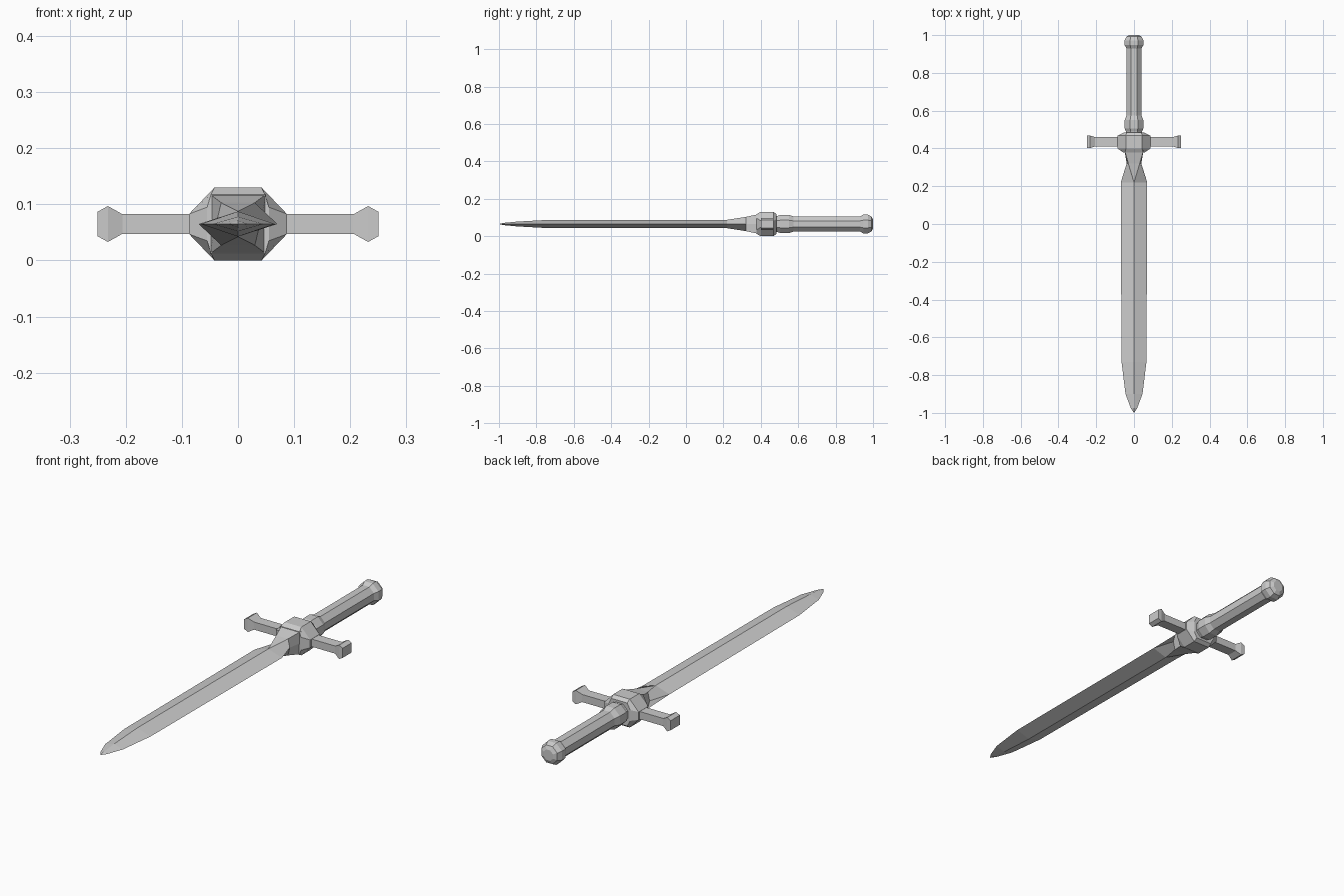
import bpy, bmesh, math
from mathutils import Vector

if "Cube" in bpy.data.objects:
    bpy.data.objects.remove(bpy.data.objects["Cube"])

Z = 0.065  # height of the sword's centre line


def loft(name, rings):
    """Skin a series of equal-length rings of (x, y, z) points, z relative to centre line."""
    bm = bmesh.new()
    rows = [[bm.verts.new((x, y, z + Z)) for x, y, z in ring] for ring in rings]
    n = len(rows[0])
    for a, b in zip(rows, rows[1:]):
        for i in range(n):
            j = (i + 1) % n
            bm.faces.new((a[i], a[j], b[j], b[i]))
    bm.faces.new(rows[0][::-1])
    bm.faces.new(rows[-1])
    bmesh.ops.remove_doubles(bm, verts=bm.verts, dist=0.0004)
    bmesh.ops.recalc_face_normals(bm, faces=bm.faces)
    me = bpy.data.meshes.new(name)
    bm.to_mesh(me)
    bm.free()
    ob = bpy.data.objects.new(name, me)
    bpy.context.collection.objects.link(ob)
    return ob


def diamond(y, w, h):
    return [(w, y, 0), (0, y, h), (-w, y, 0), (0, y, -h)]


def hexagon(y, w, a, h):
    return [(w, y, 0), (a, y, h), (-a, y, h), (-w, y, 0), (-a, y, -h), (a, y, -h)]


def octagon(y, r):
    k = r / math.cos(math.pi / 8)
    return [(k * math.cos((i + .5) * math.pi / 4), y, k * math.sin((i + .5) * math.pi / 4))
            for i in range(8)]


def block(y, w, a, h, b):
    return [(w, y, b), (a, y, h), (-a, y, h), (-w, y, b),
            (-w, y, -b), (-a, y, -h), (a, y, -h), (w, y, -b)]


def bar(x, y0, y1, h):
    return [(x, y0, -h), (x, y1, -h), (x, y1, h), (x, y0, h)]


# Blade with a central ridge, tapering to the tip
loft("blade", [diamond(y, w, h) for y, w, h in [
    (-1.0, 0.0, 0.0), (-0.975, 0.017, 0.006), (-0.9, 0.045, 0.013),
    (-0.73, 0.066, 0.0225), (0.22, 0.07, 0.0225)]])

# Blade root flaring from the blade into the guard
loft("blade_root", [hexagon(*r) for r in [
    (0.22, 0.07, 0.0, 0.0225), (0.32, 0.039, 0.03, 0.038), (0.39, 0.05, 0.05, 0.053)]])

# Guard block with chamfered ends
loft("guard_block", [block(*r) for r in [
    (0.378, 0.055, 0.048, 0.053, 0.03), (0.4, 0.087, 0.042, 0.065, 0.018),
    (0.468, 0.087, 0.042, 0.065, 0.018), (0.484, 0.055, 0.04, 0.053, 0.025)]])

# Cross guard arms with flared ends
for side, s in (("right", 1), ("left", -1)):
    loft("guard_arm_" + side, [bar(s * x, y0, y1, h) for x, y0, y1, h in [
        (0.06, 0.411, 0.46, 0.0175), (0.206, 0.411, 0.46, 0.0175),
        (0.232, 0.402, 0.468, 0.032), (0.25, 0.402, 0.468, 0.022)]])

# Octagonal grip with collar and pommel
loft("grip", [octagon(y, r) for y, r in [
    (0.47, 0.043), (0.49, 0.043), (0.505, 0.049), (0.55, 0.049), (0.575, 0.04),
    (0.93, 0.04), (0.948, 0.05), (0.972, 0.05), (0.992, 0.04), (1.0, 0.024)]])
